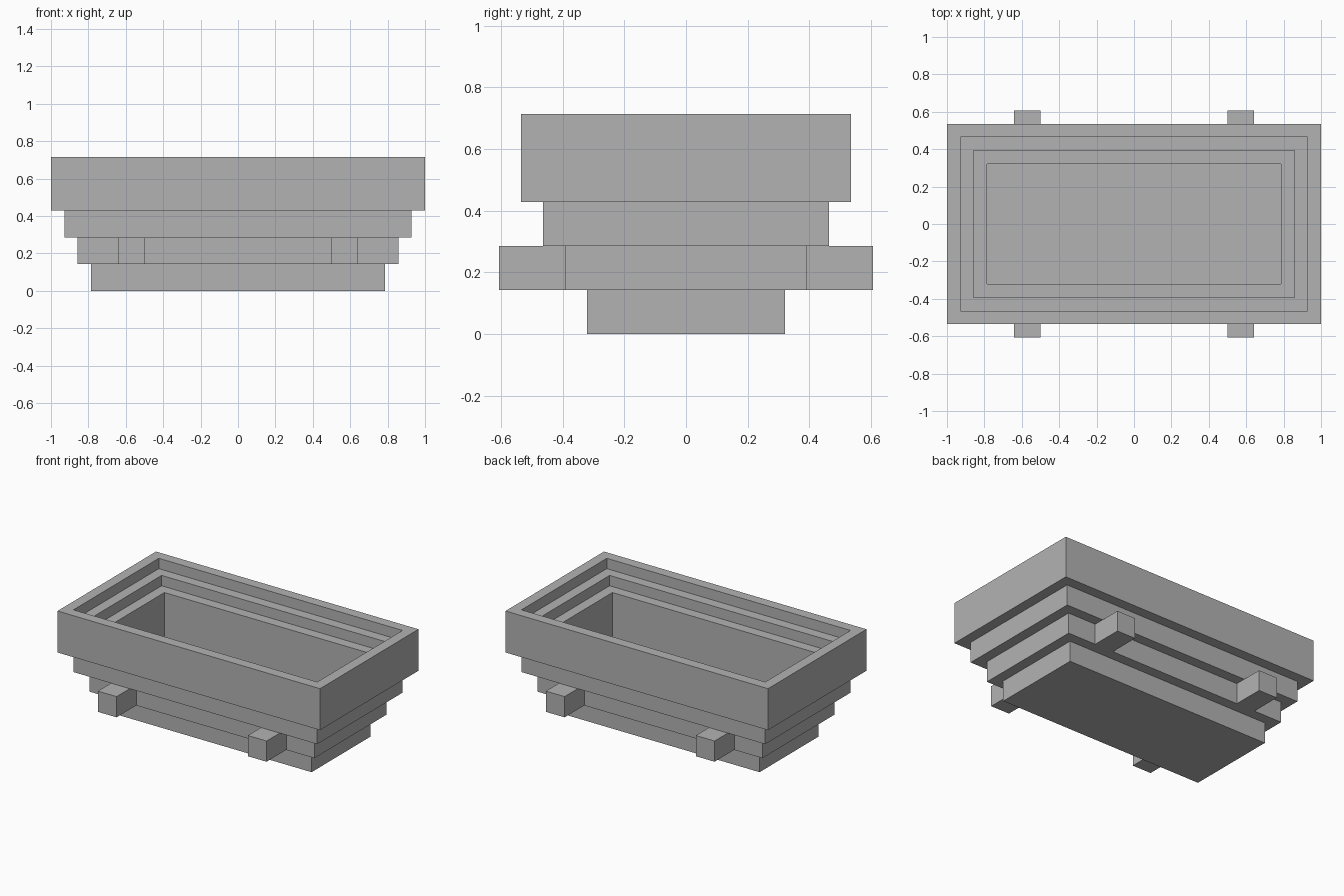
import bpy
import bmesh

U = 1 / 14          # module size: every dimension is a whole or half module
INSET = 6.5         # depth half-size is always this much less than the width half-size

cube = bpy.data.objects.get("Cube")
if cube:
    bpy.data.objects.remove(cube)

grey = bpy.data.materials.new("stone_grey")
grey.use_nodes = True
colour = (0.45, 0.45, 0.45, 1)
grey.diffuse_color = colour
grey.node_tree.nodes["Principled BSDF"].inputs["Base Color"].default_value = colour


def finish(bm, name):
    """Turn a bmesh into a named, coloured object."""
    bmesh.ops.recalc_face_normals(bm, faces=bm.faces)
    mesh = bpy.data.meshes.new(name)
    bm.to_mesh(mesh)
    bm.free()
    mesh.materials.append(grey)
    obj = bpy.data.objects.new(name, mesh)
    bpy.context.collection.objects.link(obj)
    return obj


def box(name, low, high):
    """Box between two corners given in modules."""
    bm = bmesh.new()
    bmesh.ops.create_cube(bm, size=1)
    for v in bm.verts:
        v.co = [(a if c < 0 else b) * U for c, a, b in zip(v.co, low, high)]
    return finish(bm, name)


def rectangular_sweep(name, profile):
    """Sweep a closed (half width, height) profile around a rectangle."""
    bm = bmesh.new()
    loops = []
    for half, z in profile:
        d = half - INSET
        corners = ((-half, -d), (half, -d), (half, d), (-half, d))
        loops.append([bm.verts.new((x * U, y * U, z * U)) for x, y in corners])
    for lower, upper in zip(loops, loops[1:] + loops[:1]):
        for i in range(4):
            j = (i + 1) % 4
            bm.faces.new((lower[i], lower[j], upper[j], upper[i]))
    return finish(bm, name)


# Solid foot, whose top is the basin floor
box("base", (-11, -4.5, 0), (11, 4.5, 2))

# Stepped wall: outer steps going up, then inner ledges going down
rectangular_sweep("stepped_basin_wall", [
    (11, 2), (12, 2), (12, 4), (13, 4), (13, 6), (14, 6), (14, 10),
    (13, 10), (13, 9), (12, 9), (12, 8), (11, 8)])

# Four pegs sticking out of the lower step
for side, sx in (("left", 1), ("right", -1)):
    for end, sy in (("front", -1), ("back", 1)):
        xs = sorted((7 * sx, 9 * sx))
        ys = sorted((5.5 * sy, 8.5 * sy))
        box(f"{end}_{side}_peg", (xs[0], ys[0], 2), (xs[1], ys[1], 4))
